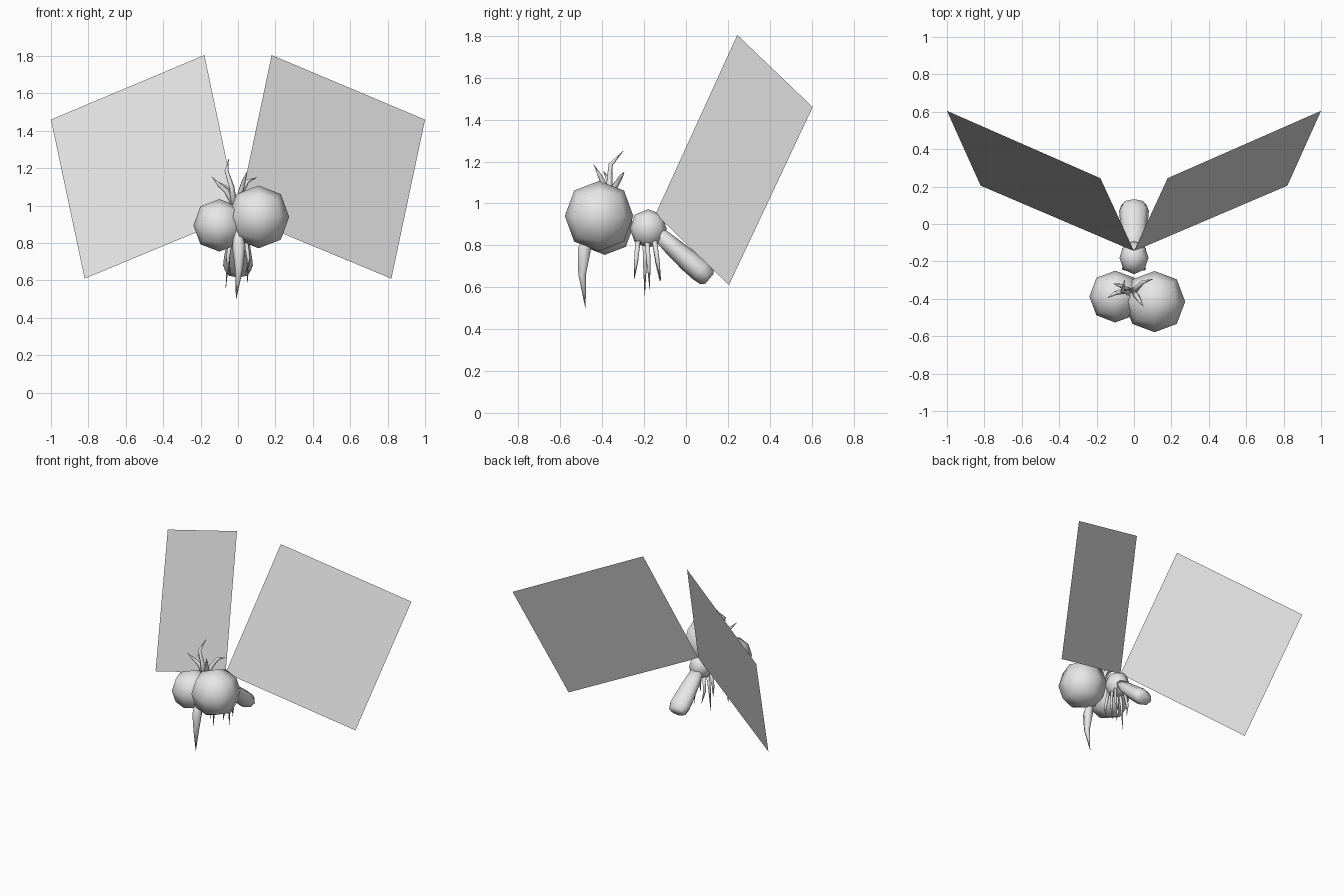
import bpy, bmesh, math
from mathutils import Vector

if "Cube" in bpy.data.objects:
    bpy.data.objects.remove(bpy.data.objects["Cube"])

grey = bpy.data.materials.new("plain_grey")
grey.diffuse_color = (0.8, 0.8, 0.8, 1)
grey.use_nodes = True
grey.node_tree.nodes["Principled BSDF"].inputs["Base Color"].default_value = grey.diffuse_color


def finish(name, bm, smooth=True):
    """Turn a bmesh into a named, shaded object."""
    bmesh.ops.recalc_face_normals(bm, faces=bm.faces)
    me = bpy.data.meshes.new(name)
    bm.to_mesh(me)
    bm.free()
    me.materials.append(grey)
    for p in me.polygons:
        p.use_smooth = smooth
    ob = bpy.data.objects.new(name, me)
    bpy.context.collection.objects.link(ob)
    return ob


def round_cube(name, centre, half, levels=1):
    """Ball made from a once-subdivided cube."""
    bm = bmesh.new()
    bmesh.ops.create_cube(bm, size=2)
    for v in bm.verts:
        v.co = Vector(centre) + Vector([a * b for a, b in zip(v.co, half)])
    ob = finish(name, bm)
    ob.modifiers.new("round", 'SUBSURF').levels = levels
    ob.modifiers["round"].render_levels = levels
    return ob


def tube(name, path, radii, sides=6, widen=1.0):
    """Tapered tube along a path; widen stretches the section in x."""
    bm = bmesh.new()
    pts = [Vector(p) for p in path]
    rings = []
    for i, p in enumerate(pts):
        d = (pts[min(i + 1, len(pts) - 1)] - pts[max(i - 1, 0)]).normalized()
        u = Vector((1, 0, 0))
        u = (u - d * u.dot(d)).normalized()
        w = d.cross(u)
        angles = [2 * math.pi * k / sides for k in range(sides)]
        rings.append([bm.verts.new(p + radii[i] * (u * widen * math.cos(a) + w * math.sin(a)))
                      for a in angles])
    for a, b in zip(rings, rings[1:]):
        for k in range(sides):
            j = (k + 1) % sides
            bm.faces.new((a[k], a[j], b[j], b[k]))
    bm.faces.new(rings[0])
    bm.faces.new(rings[-1])
    return finish(name, bm)


# Flat square wings
for side, label in ((1, "right"), (-1, "left")):
    bm = bmesh.new()
    corners = [(0, -0.145, 0.95), (0.82, 0.205, 0.61), (1, 0.605, 1.46), (0.18, 0.245, 1.805)]
    bm.faces.new([bm.verts.new((side * x, y, z)) for x, y, z in corners][::side])
    me_wing = finish(label + "_wing", bm, False)
    # wings face forward
    if me_wing.data.polygons[0].normal.y > 0:
        me_wing.data.flip_normals()

# Uneven bulging eyes and the thorax
round_cube("right_eye", (0.11, -0.415, 0.94), (0.195, 0.195, 0.2))
round_cube("left_eye", (-0.1, -0.388, 0.895), (0.165, 0.165, 0.167))
round_cube("thorax", (0, -0.18, 0.88), (0.092, 0.105, 0.11))

# Abdomen sloping down and back
tube("abdomen",
     [(0, -0.13, 0.855), (0, -0.06, 0.79), (0, 0.02, 0.72), (0, 0.07, 0.68), (0, 0.1, 0.65), (0, 0.112, 0.64)],
     [0.035, 0.045, 0.053, 0.056, 0.048, 0.03], 8, 1.42)

# Proboscis
tube("proboscis",
     [(0, -0.46, 0.88), (0.005, -0.486, 0.78), (0.005, -0.496, 0.66), (-0.01, -0.48, 0.5)],
     [0.02, 0.036, 0.021, 0.001])

# Antenna spikes between the eyes
spikes = [
    [(-0.02, -0.37, 1.0), (-0.035, -0.365, 1.1), (-0.062, -0.36, 1.185), (-0.05, -0.3, 1.25)],
    [(-0.02, -0.36, 1.0), (-0.065, -0.36, 1.08), (-0.1, -0.37, 1.11), (-0.14, -0.395, 1.155)],
    [(0, -0.37, 1.0), (0.015, -0.385, 1.08), (0.03, -0.41, 1.13), (0.05, -0.44, 1.185)],
    [(0, -0.36, 1.0), (0.02, -0.34, 1.08), (0.05, -0.31, 1.13), (0.1, -0.295, 1.15)],
    [(-0.02, -0.36, 1.0), (-0.04, -0.35, 1.07), (-0.07, -0.33, 1.1), (-0.11, -0.32, 1.13)],
]
for i, path in enumerate(spikes):
    tube(f"antenna_{i + 1}", path, [0.018, 0.015, 0.011, 0.001], 5)

# Thin hanging legs: base y, tip x, tip y, tip z
legs = [(-0.23, -0.05, -0.247, 0.64), (-0.195, -0.065, -0.197, 0.56), (-0.15, -0.04, -0.125, 0.63),
        (-0.23, 0.05, -0.247, 0.65), (-0.185, 0.05, -0.173, 0.59), (-0.15, 0.04, -0.12, 0.63)]
for i, (by, x, y, z) in enumerate(legs):
    s = 1 if x > 0 else -1
    tube(f"leg_{i + 1}", [(s * 0.04, by, 0.82), (s * 0.055, (by + y) / 2, 0.72), (x, y, z)],
         [0.013, 0.01, 0.001], 5)
